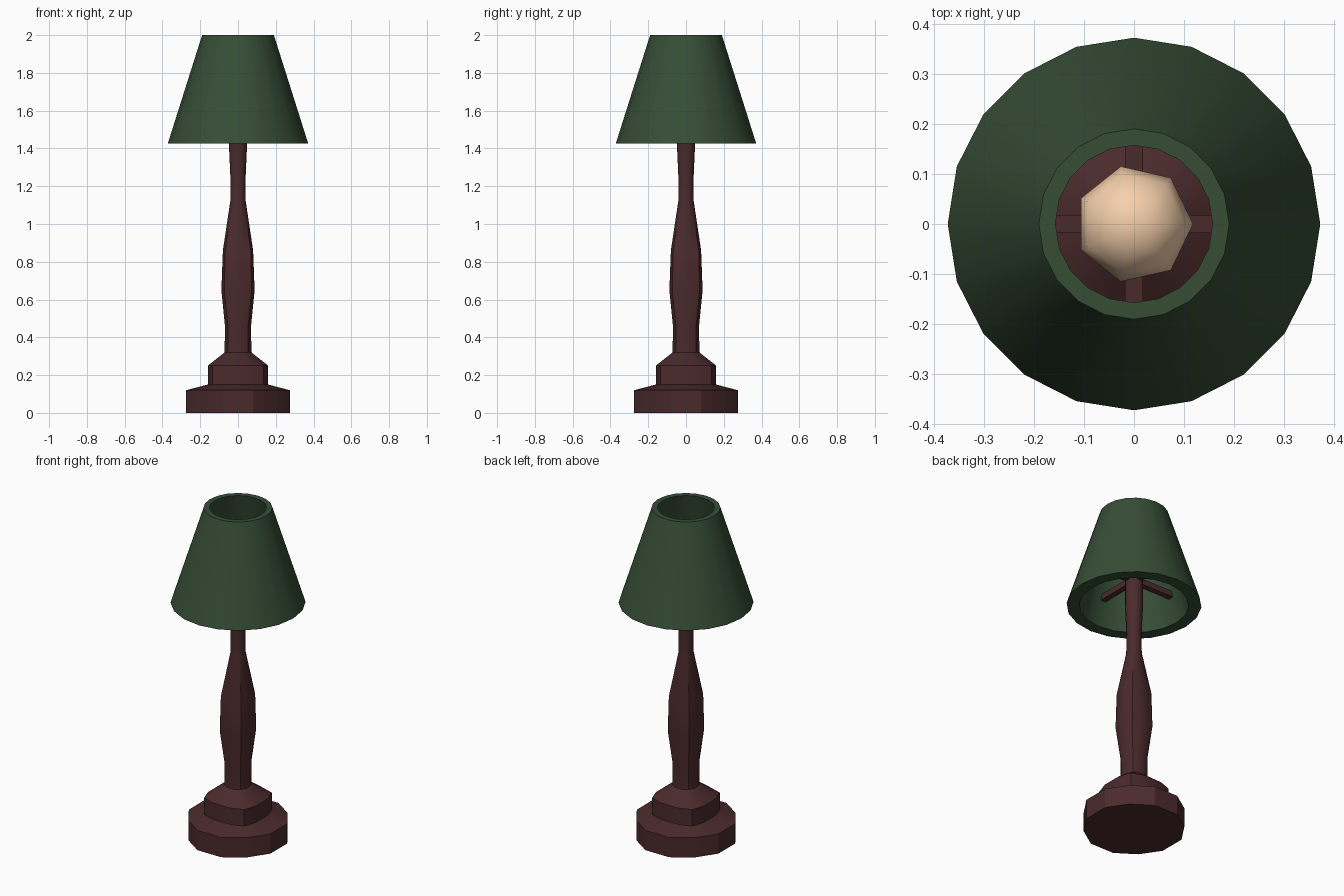
import bpy, bmesh, math
from mathutils import Matrix

if "Cube" in bpy.data.objects:
    bpy.data.objects.remove(bpy.data.objects["Cube"])


def material(name, rgb):
    m = bpy.data.materials.new(name)
    m.diffuse_color = (*rgb, 1)
    m.use_nodes = True
    m.node_tree.nodes["Principled BSDF"].inputs["Base Color"].default_value = m.diffuse_color
    return m


WOOD = material("dark_wood", (0.07, 0.023, 0.025))
GREEN = material("green_fabric", (0.037, 0.075, 0.036))
GLOW = material("warm_bulb", (0.92, 0.63, 0.41))


def finish(name, bm, mat, angle=32):
    bmesh.ops.recalc_face_normals(bm, faces=bm.faces)
    me = bpy.data.meshes.new(name)
    bm.to_mesh(me)
    bm.free()
    ob = bpy.data.objects.new(name, me)
    bpy.context.collection.objects.link(ob)
    me.materials.append(mat)
    bpy.ops.object.select_all(action='DESELECT')
    ob.select_set(True)
    bpy.context.view_layer.objects.active = ob
    bpy.ops.object.shade_smooth_by_angle(angle=math.radians(angle))
    return ob


def loft(name, rings, mat, closed=False, angle=32):
    """Skin a stack of point rings; cap the ends unless it closes on itself."""
    bm = bmesh.new()
    loops = [[bm.verts.new(p) for p in ring] for ring in rings]
    n = len(loops[0])
    pairs = list(zip(loops, loops[1:]))
    if closed:
        pairs.append((loops[-1], loops[0]))
    else:
        bm.faces.new(loops[0])
        bm.faces.new(loops[-1])
    for a, b in pairs:
        for i in range(n):
            j = (i + 1) % n
            bm.faces.new((a[i], a[j], b[j], b[i]))
    return finish(name, bm, mat, angle)


def soft_square(z, half, diag, flat):
    """12-point rounded square: flat sides plus one point on each diagonal."""
    c = diag * math.sqrt(0.5)
    corner = [(half, -flat), (half, flat), (c, c)]
    pts = []
    for k in range(4):
        s, co = (0, 1, 0, -1)[k], (1, 0, -1, 0)[k]
        pts += [(x * co - y * s, x * s + y * co, z) for x, y in corner]
    return pts


def circle(z, r, n=20):
    return [(r * math.cos(2 * math.pi * i / n), r * math.sin(2 * math.pi * i / n), z)
            for i in range(n)]


# Turned stand: z, half width, diagonal reach, half length of flat side
stand = [
    (0, .275, .278, .08), (.12, .275, .278, .08),
    (.15, .16, .19, .06), (.165, .16, .19, .06), (.25, .16, .19, .06),
    (.32, .071, .076, .022), (.46, .069, .076, .022),
    (.65, .088, .102, .027), (.86, .080, .096, .025),
    (1.12, .041, .043, .012), (1.24, .040, .042, .012),
    (1.42, .048, .050, .014), (1.62, .048, .050, .014),
]
loft("stand", [soft_square(*row) for row in stand], WOOD)

# Thick hollow shade
loft("lampshade", [circle(1.425, .372), circle(2, .19),
                   circle(2, .157), circle(1.425, .302)], GREEN, closed=True)

# Crossed arms holding the shade
for name, size in (("shade_arm_x", (.54, .035, .035)), ("shade_arm_y", (.035, .54, .035))):
    bm = bmesh.new()
    bmesh.ops.create_cube(bm, size=1, matrix=Matrix.Translation((0, 0, 1.585))
                          @ Matrix.Diagonal((*size, 1)))
    finish(name, bm, WOOD)

# Seven-sided bulb
bm = bmesh.new()
bmesh.ops.create_uvsphere(bm, u_segments=7, v_segments=6, radius=.118,
                          matrix=Matrix.Translation((0, 0, 1.715))
                          @ Matrix.Rotation(-math.pi / 2, 4, 'Z'))
finish("bulb", bm, GLOW, 80)
